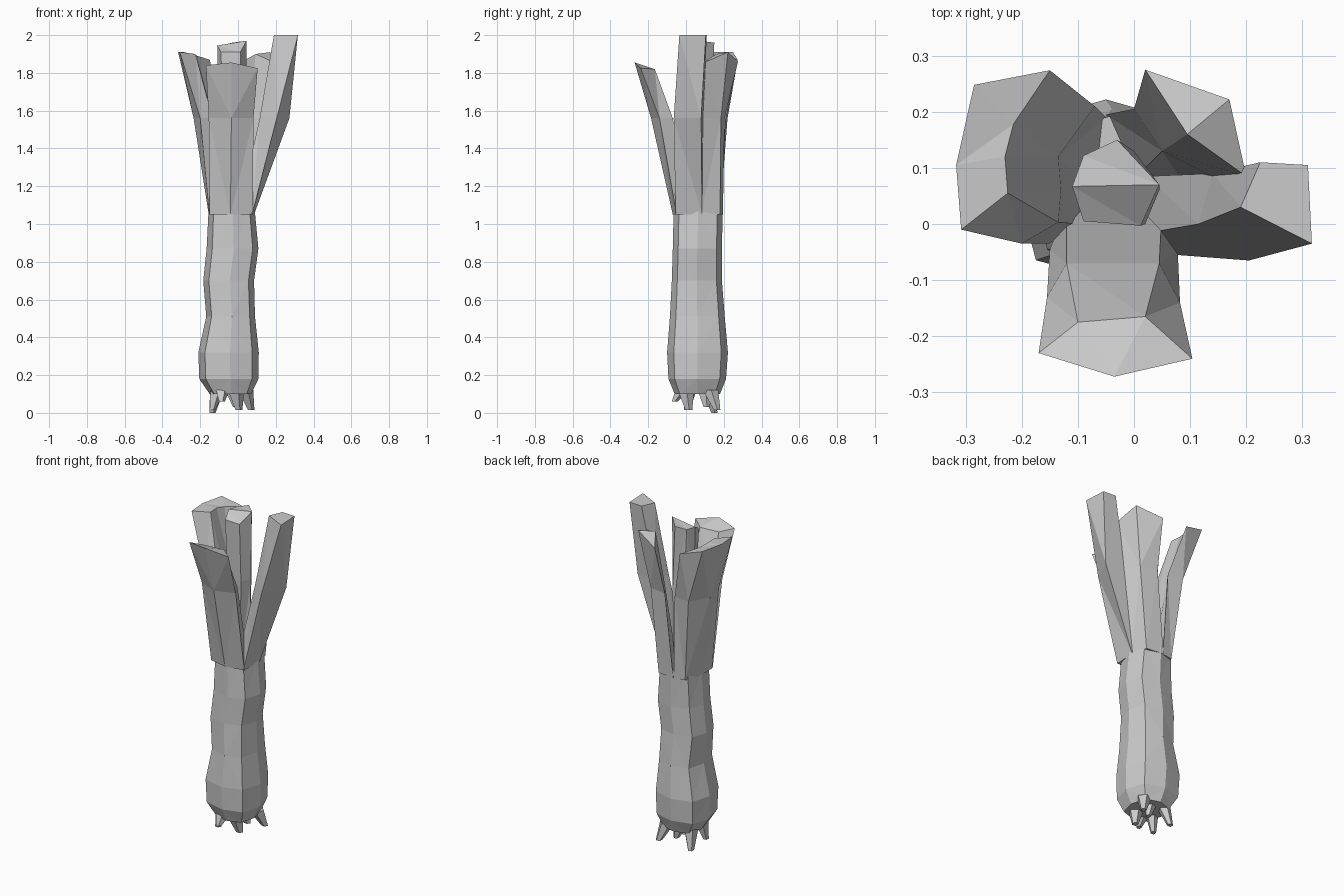
import bpy, bmesh
from mathutils import Vector


def loft(name, rings):
    """Skin a stack of equal-length counter-clockwise rings, capped at both ends."""
    bm = bmesh.new()
    loops = [[bm.verts.new(p) for p in ring] for ring in rings]
    for lo, hi in zip(loops, loops[1:]):
        n = len(lo)
        for i in range(n):
            j = (i + 1) % n
            bm.faces.new((lo[i], lo[j], hi[j], hi[i]))
    bm.faces.new(loops[0][::-1])
    bm.faces.new(loops[-1])
    bmesh.ops.triangulate(bm, faces=bm.faces[:])
    bmesh.ops.recalc_face_normals(bm, faces=bm.faces[:])
    me = bpy.data.meshes.new(name)
    bm.to_mesh(me)
    bm.free()
    ob = bpy.data.objects.new(name, me)
    bpy.context.collection.objects.link(ob)
    return ob


def flat(z, pts):
    return [(x, y, z) for x, y in pts]


def leaf(name, base, mid, top, z_base=1.05, z_mid=1.56):
    loft(name, [flat(z_base, base), flat(z_mid, mid), top])


# Stalk: rounded-square section, each row is z, x min, x max, y min, y max
profile = [
    (0.10, -0.15, 0.07, -0.06, 0.18),
    (0.18, -0.205, 0.108, -0.093, 0.212),
    (0.32, -0.21, 0.11, -0.10, 0.222),
    (0.51, -0.168, 0.09, -0.085, 0.205),
    (0.70, -0.184, 0.085, -0.075, 0.19),
    (0.87, -0.166, 0.108, -0.07, 0.19),
    (1.09, -0.155, 0.087, -0.065, 0.195),
]
section = [(-.78, -.78), (.05, -1), (.78, -.78), (1, 0),
           (.78, .78), (0, 1), (-.78, .78), (-1, .05)]
loft("stalk", [[((x0 + x1) / 2 + u * (x1 - x0) / 2,
                 (y0 + y1) / 2 + v * (y1 - y0) / 2, z) for u, v in section]
               for z, x0, x1, y0, y1 in profile])

# Leaves: footprint at the split, section half way, cut end
leaf("front_leaf",
     [(-.15, -.045), (-.04, -.07), (.078, -.05), (.05, .03), (-.12, .03)],
     [(-.155, -.13), (-.035, -.185), (.082, -.14), (.045, -.07), (-.12, -.07)],
     [(-.17, -.23, 1.84), (-.035, -.272, 1.855), (.104, -.24, 1.825),
      (.02, -.165, 1.82), (-.10, -.175, 1.82)])
leaf("right_leaf",
     [(.075, -.055), (.085, .085), (.02, .085), (0, -.02)],
     [(.205, -.065), (.272, .08), (.14, .09), (.115, 0)],
     [(.317, -.035, 2.0), (.31, .105, 2.0), (.225, .11, 2.0), (.19, .03, 2.0)])
leaf("left_leaf",
     [(-.1, 0), (-.08, .06), (-.06, .1), (-.05, .19),
      (-.12, .18), (-.155, .08), (-.152, -.035)],
     [(-.135, .003), (-.13, .06), (-.135, .12), (-.07, .21),
      (-.17, .22), (-.235, .1), (-.2, -.035)],
     [(-.225, .055, 1.90), (-.23, .12, 1.90), (-.215, .178, 1.89),
      (-.15, .274, 1.87), (-.285, .248, 1.91), (-.317, .105, 1.91),
      (-.308, -.01, 1.91)])
leaf("back_right_leaf",
     [(.083, .08), (.06, .18), (-.05, .195), (0, .08)],
     [(.15, .08), (.11, .185), (0, .205), (.05, .13)],
     [(.2, .085, 1.85), (.17, .222, 1.91), (.02, .275, 1.86), (.095, .16, 1.90)])
leaf("centre_leaf",
     [(-.08, .03), (0, .02), (.04, .06), (0, .12), (-.06, .12), (-.09, .07)],
     [(-.08, .01), (.02, 0), (.045, .06), (0, .13), (-.07, .12), (-.1, .07)],
     [(-.09, .005, 1.91), (.012, -.003, 1.91), (.045, .07, 1.97),
      (-.03, .15, 1.96), (-.09, .122, 1.945), (-.11, .067, 1.945)])

# Roots: short tapered stubs, from start to tip
roots = [
    ((-.11, .12, .12), (-.135, .15, .005), .032),
    ((-.08, -.02, .12), (-.085, -.06, .06), .03),
    ((-.01, 0, .12), (.005, .015, .015), .036),
    ((.04, .13, .12), (.07, .165, .015), .034),
    ((-.03, .10, .12), (-.01, .11, .03), .032),
    ((-.11, .02, .12), (-.135, .005, .015), .03),
]
square = [(-1, -.8), (.3, -1), (1, .1), (.2, 1), (-.9, .6)]
for k, (start, tip, r) in enumerate(roots):
    a, b = Vector(start), Vector(tip)
    rings = [[p + Vector((u, v, 0)) * s for u, v in square]
             for p, s in ((b, r * .5), (b.lerp(a, .5), r * .85), (a, r * 1.2))]
    for ring in rings:
        for p in ring:
            p.z = max(p.z, 0)
    loft(f"root_{k + 1}", rings)

# Set the lowest root tips on the ground
bpy.context.view_layer.update()
low = min(v.co.z for o in bpy.data.objects for v in o.data.vertices)
for o in bpy.data.objects:
    if o.name.startswith("root_1"):
        for v in o.data.vertices:
            if v.co.z < .02:
                v.co.z -= low
